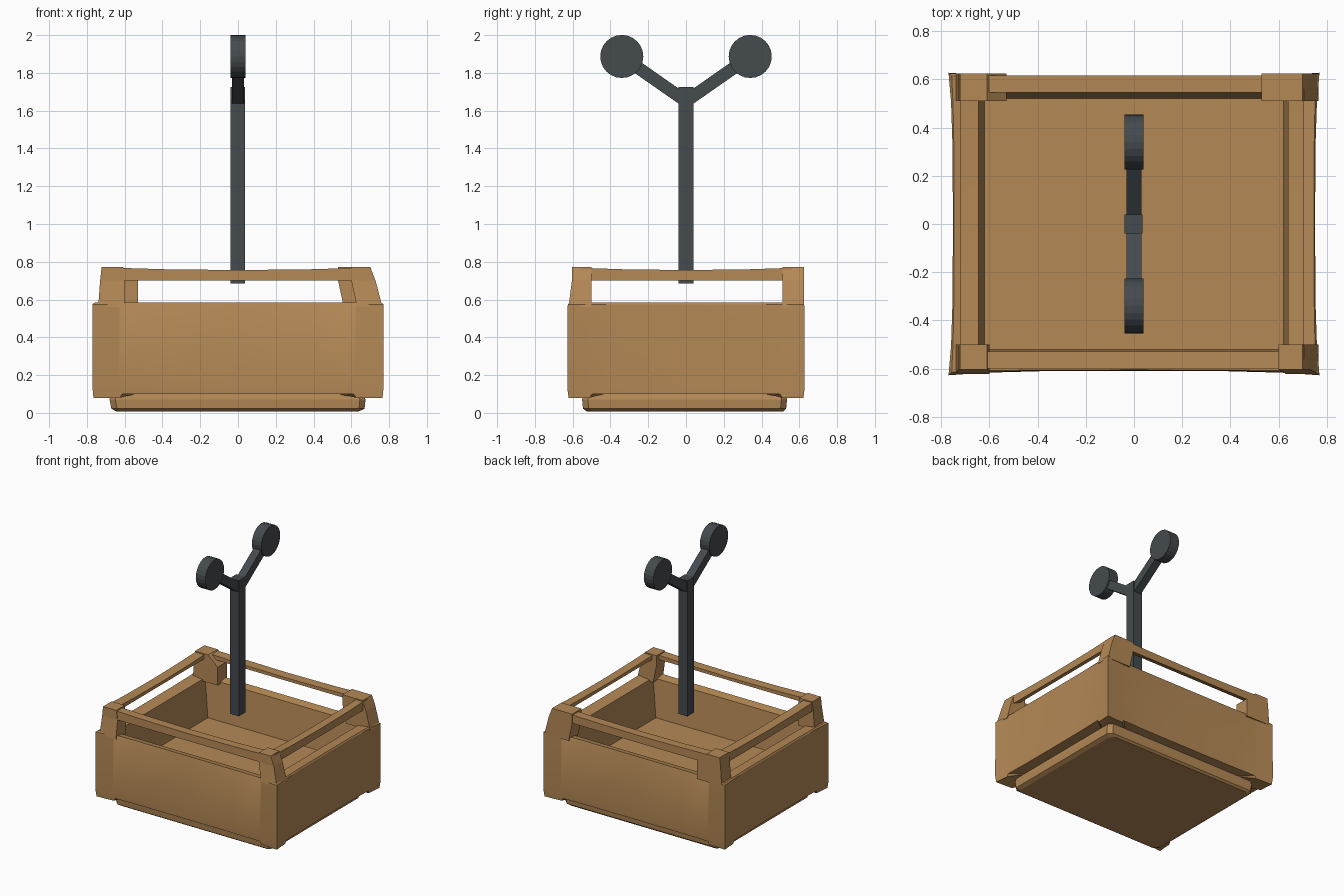
import bpy, bmesh, math
from mathutils import Matrix, Vector

cube = bpy.data.objects.get("Cube")
if cube:
    bpy.data.objects.remove(cube, do_unlink=True)


def material(name, rgb):
    m = bpy.data.materials.new(name)
    m.use_nodes = True
    m.diffuse_color = (*rgb, 1)
    m.node_tree.nodes["Principled BSDF"].inputs["Base Color"].default_value = (*rgb, 1)
    return m


wood = material("warm wood", (0.46, 0.25, 0.092))
metal = material("dark grey metal", (0.058, 0.069, 0.077))


def finish(name, bm, mat, smooth=False):
    bmesh.ops.recalc_face_normals(bm, faces=bm.faces)
    me = bpy.data.meshes.new(name)
    bm.to_mesh(me)
    bm.free()
    me.materials.append(mat)
    ob = bpy.data.objects.new(name, me)
    bpy.context.collection.objects.link(ob)
    if smooth:
        bpy.ops.object.select_all(action='DESELECT')
        bpy.context.view_layer.objects.active = ob
        ob.select_set(True)
        bpy.ops.object.shade_smooth_by_angle(angle=math.radians(25))


def loft(name, rings, mat, smooth=False):
    """Skin a list of equal-length rings and cap both ends."""
    bm = bmesh.new()
    loops = [[bm.verts.new(p) for p in ring] for ring in rings]
    for a, b in zip(loops, loops[1:]):
        for i in range(len(a)):
            j = (i + 1) % len(a)
            bm.faces.new((a[i], a[j], b[j], b[i]))
    bm.faces.new(loops[0])
    bm.faces.new(loops[-1])
    finish(name, bm, mat, smooth)


def rect(x0, x1, y0, y1, z):
    return [(x0, y0, z), (x1, y0, z), (x1, y1, z), (x0, y1, z)]


STEPS = (-1, -0.82, -0.80, -0.5, 0, 0.5, 0.80, 0.82)


def outline(hx, hy, z, bow=0, foot=0):
    """Rectangular ring with sides pinched inward and lowered corners."""
    pts = []
    for side in range(4):
        for t in STEPS:
            pinch = bow * (1 - t ** 4)
            drop = foot if abs(t) > 0.81 else 0
            x, y = [(t * hx, pinch - hy), (hx - pinch, t * hy),
                    (-t * hx, hy - pinch), (pinch - hx, -t * hy)][side]
            pts.append((x, y, z - drop))
    return pts


# Open tray: underside, pinched outer walls, rim, sloping inner walls and floor
loft("crate_tray", [
    outline(0.66, 0.53, 0.10),
    outline(0.765, 0.622, 0.10, 0.014, 0.02),
    outline(0.77, 0.628, 0.13, 0.018),
    outline(0.77, 0.626, 0.575, 0.018),
    outline(0.757, 0.615, 0.585, 0.01),
    outline(0.66, 0.545, 0.572),
    outline(0.62, 0.52, 0.285),
], wood, True)


# Plinth below the tray, with clipped corners
def clipped(x0, x1, y0, y1, z, c):
    return [(x0 + c, y0, z), (x1 - c, y0, z), (x1, y0 + c, z), (x1, y1 - c, z),
            (x1 - c, y1, z), (x0 + c, y1, z), (x0, y1 - c, z), (x0, y0 + c, z)]


loft("plinth", [
    clipped(-0.645, 0.64, -0.525, 0.515, 0.008, 0.03),
    clipped(-0.67, 0.67, -0.545, 0.53, 0.022, 0.03),
    clipped(-0.68, 0.675, -0.55, 0.535, 0.07, 0.03),
    clipped(-0.67, 0.66, -0.54, 0.53, 0.12, 0.03),
], wood)

# Corner posts, leaning inward and spreading toward the tray
for end, y_out, y_in, x_in in (("front", -0.622, -0.50, 0.60), ("back", 0.624, 0.51, 0.53)):
    y_top = y_out + (0.018 if y_out < 0 else 0)
    ya, yb = sorted((y_out, y_in))
    yc, yd = sorted((y_top, y_in))
    loft(end + "_right_post", [
        rect(-0.74, -x_in, ya, yb, 0.56),
        rect(-0.73, -x_in, yc, yd, 0.70),
        rect(-0.722, -0.61, yc, yd, 0.773)], wood)
    loft(end + "_left_post", [
        rect(x_in + 0.03, 0.765, ya, yb, 0.56),
        rect(x_in, 0.728, yc, yd, 0.70),
        rect(x_in, 0.70, yc, yd, 0.773)], wood)


# Wedge-shaped top rails, sagging slightly at the middle
def rail(name, along_x, outer, inner, half):
    rings = []
    for t in (-1, -0.6, 0, 0.6, 1):
        sag = 0.012 * (1 - t * t)
        ring = [(outer, 0.70), (inner, 0.732), (inner, 0.766 - sag), (outer, 0.768 - sag)]
        rings.append([(t * half, p, z) if along_x else (p, t * half, z)
                      for p, z in ring])
    loft(name, rings, wood, True)


rail("front_rail", True, -0.60, -0.53, 0.64)
rail("back_rail", True, 0.617, 0.545, 0.64)
rail("right_rail", False, -0.72, -0.645, 0.56)
rail("left_rail", False, 0.705, 0.64, 0.56)

# Upright mast
loft("mast", [rect(-0.04, 0.036, -0.04, 0.04, z) for z in (0.685, 1.725)], metal)

# Forked arms, each ending in a flat disc
for name, s in (("front", -1), ("back", 1)):
    end = Vector((0, s * 0.34, 1.887))
    along = (end - Vector((0, 0, 1.65))).normalized()
    start = Vector((0, 0, 1.65)) - along * 0.02
    side = along.cross(Vector((1, 0, 0))) * 0.033
    wide = Vector((0.031, 0, 0))
    loft(name + "_arm", [[p - wide - side, p + wide - side, p + wide + side, p - wide + side]
                         for p in (start, end)], metal)
    bm = bmesh.new()
    bmesh.ops.create_cone(bm, cap_ends=True, segments=24, radius1=0.114,
                          radius2=0.114, depth=0.08,
                          matrix=Matrix.Translation(end) @ Matrix.Rotation(math.pi / 2, 4, 'Y'))
    finish(name + "_disc", bm, metal)
